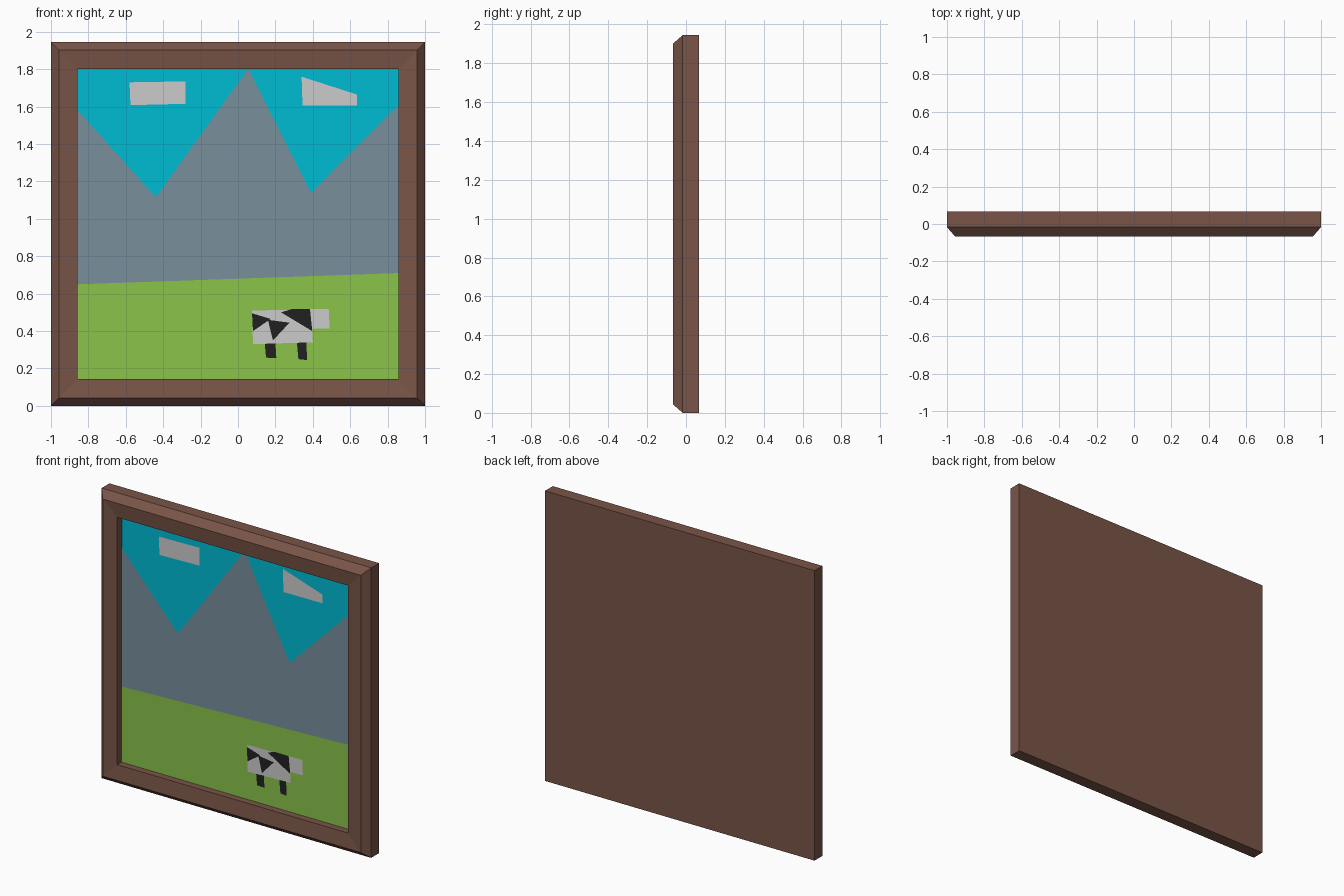
import bpy, bmesh

if "Cube" in bpy.data.objects:
    bpy.data.objects.remove(bpy.data.objects["Cube"])


def material(name, rgb):
    """Material from an sRGB colour, stored as linear."""
    m = bpy.data.materials.new(name)
    linear = [c / 12.92 if c <= 0.04045 else ((c + 0.055) / 1.055) ** 2.4 for c in rgb]
    m.diffuse_color = (*linear, 1)
    m.use_nodes = True
    m.node_tree.nodes["Principled BSDF"].inputs["Base Color"].default_value = m.diffuse_color
    return m


BROWN = material("brown_wood", (0.475, 0.333, 0.282))
CYAN = material("sky_cyan", (0.0, 0.737, 0.831))
SLATE = material("slate", (0.47, 0.565, 0.612))
GREEN = material("grass_green", (0.545, 0.765, 0.29))
BLACK = material("black", (0.13, 0.13, 0.13))

PICTURE_Y = -0.006
HEIGHT = 1.945


def finish(name, bm, mat):
    mesh = bpy.data.meshes.new(name)
    bm.to_mesh(mesh)
    bm.free()
    if mat:
        mesh.materials.append(mat)
    bpy.context.collection.objects.link(bpy.data.objects.new(name, mesh))


def cutout(name, points, layer, mat=None):
    """Flat paper shape facing the front, raised slightly per layer."""
    bm = bmesh.new()
    y = PICTURE_Y - 0.0015 * layer
    face = bm.faces.new([bm.verts.new((x, y, z)) for x, z in points])
    face.normal_update()
    if face.normal.y > 0:
        face.normal_flip()
    bmesh.ops.triangulate(bm, faces=bm.faces[:])
    finish(name, bm, mat)


# Frame: rectangular loops lofted from the back, over the bevel, into the recess
bm = bmesh.new()
loops = []
for inset, y in [(0, 0.066), (0, -0.017), (0.043, -0.066),
                 (0.143, -0.056), (0.143, PICTURE_Y)]:
    x, lo, hi = 1 - inset, inset, HEIGHT - inset
    loops.append([bm.verts.new((px, y, pz))
                  for px, pz in [(-x, lo), (x, lo), (x, hi), (-x, hi)]])
for a, b in zip(loops, loops[1:]):
    for i in range(4):
        j = (i + 1) % 4
        bm.faces.new((a[i], a[j], b[j], b[i]))
bm.faces.new(loops[0])
bm.faces.new(loops[-1])
bmesh.ops.recalc_face_normals(bm, faces=bm.faces[:])
finish("frame", bm, BROWN)

# Landscape
W, B, T = 0.857, 0.143, 1.802
cutout("sky", [(-W, B), (W, B), (W, T), (-W, T)], 1, CYAN)
cutout("mountains", [(-W, B), (W, B), (W, 1.61), (0.39, 1.14), (0.055, T),
                     (-0.44, 1.115), (-W, 1.58)], 2, SLATE)
cutout("meadow", [(-W, B), (W, B), (W, 0.71), (-W, 0.65)], 3, GREEN)

# Clouds
cutout("cloud_left", [(-0.58, 1.73), (-0.28, 1.735), (-0.28, 1.615), (-0.575, 1.608)], 3)
cutout("cloud_right", [(0.34, 1.76), (0.635, 1.665), (0.635, 1.607), (0.345, 1.605)], 3)

# Cow
cutout("cow_body", [(0.075, 0.51), (0.39, 0.515), (0.4, 0.34), (0.08, 0.33)], 4)
cutout("cow_head", [(0.385, 0.517), (0.485, 0.517), (0.49, 0.415), (0.39, 0.412)], 4)
cutout("cow_back_leg", [(0.143, 0.332), (0.2, 0.335), (0.205, 0.255), (0.15, 0.258)], 4, BLACK)
cutout("cow_front_leg", [(0.315, 0.337), (0.365, 0.34), (0.37, 0.245), (0.323, 0.25)], 4, BLACK)
cutout("cow_rump_patch", [(0.075, 0.495), (0.175, 0.465), (0.08, 0.4)], 5, BLACK)
cutout("cow_belly_patch", [(0.16, 0.46), (0.275, 0.445), (0.187, 0.35)], 5, BLACK)
cutout("cow_shoulder_patch", [(0.23, 0.5), (0.285, 0.517), (0.385, 0.517), (0.397, 0.4)], 5, BLACK)
